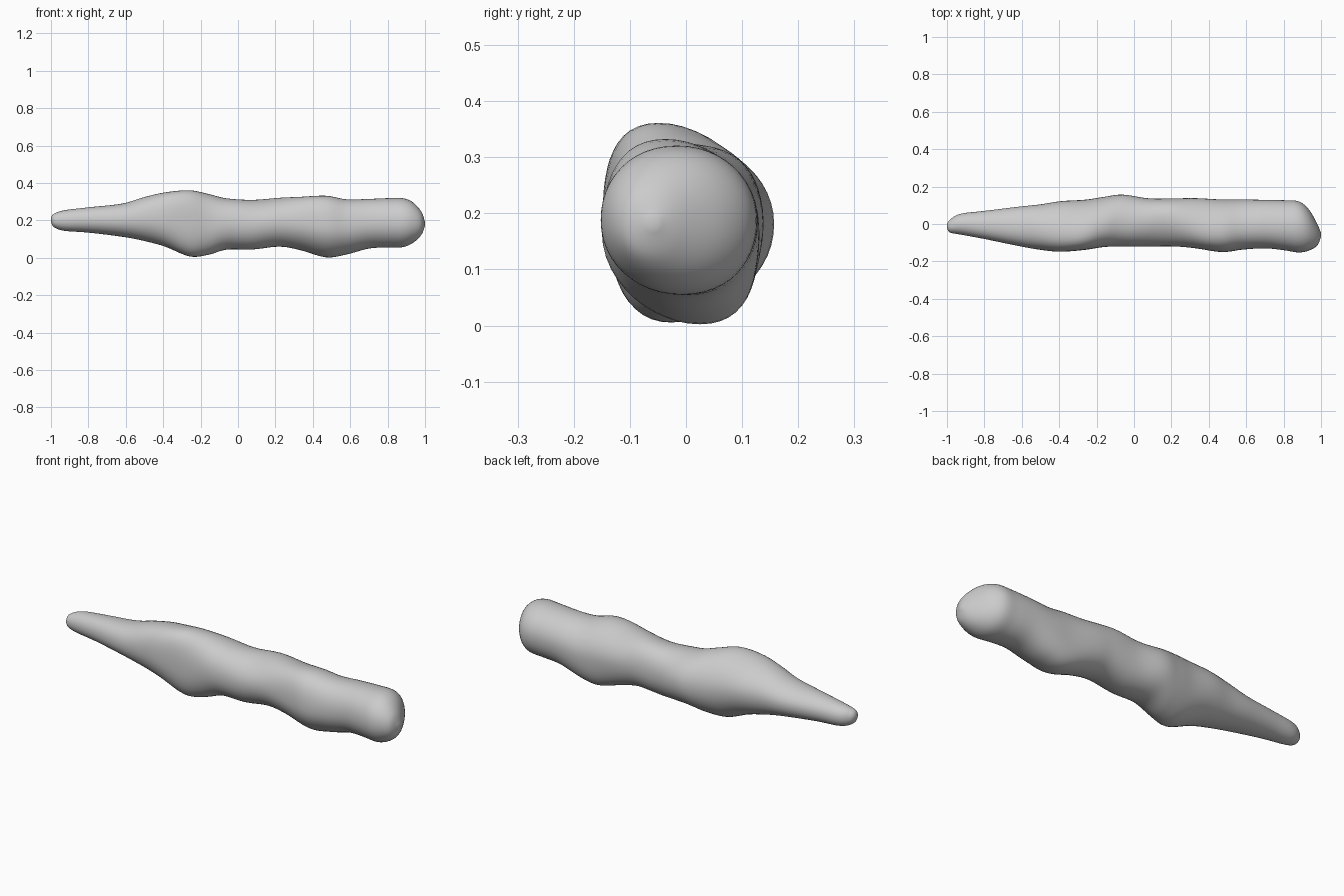
import bpy, bmesh, math
from mathutils import Vector

if "Cube" in bpy.data.objects:
    bpy.data.objects.remove(bpy.data.objects["Cube"])

# Sections along the body: x, bottom z, top z, front y, back y
SECTIONS = [
    (-1.00, .195, .215, -.02, .00),
    (-.985, .165, .235, -.045, .022),
    (-.93, .145, .254, -.056, .054),
    (-.80, .135, .270, -.080, .070),
    (-.62, .113, .290, -.117, .092),
    (-.50, .090, .325, -.138, .105),
    (-.39, .060, .350, -.148, .122),
    (-.26, .008, .361, -.138, .130),
    (-.16, .016, .342, -.123, .145),
    (-.06, .044, .318, -.120, .157),
    (.08, .045, .310, -.120, .137),
    (.22, .060, .321, -.120, .137),
    (.33, .042, .326, -.130, .138),
    (.47, .003, .332, -.150, .131),
    (.58, .018, .313, -.137, .131),
    (.70, .050, .315, -.130, .129),
    (.80, .055, .319, -.140, .127),
    (.88, .057, .319, -.152, .121),
    (.935, .080, .297, -.142, .078),
    (.98, .122, .247, -.115, .00),
    (1.00, .172, .192, -.068, -.048),
]
# Sideways lean of the ridge and of the underside bulges: x, y offset
RIDGE = [(-1, 0), (-.6, -.01), (-.3, -.045), (-.05, -.01), (.15, .02), (.4, -.03), (.7, -.01), (1, 0)]
BELLY = [(-1, 0), (-.5, 0), (-.24, -.025), (0, .0), (.2, .01), (.47, .035), (.7, .01), (1, 0)]
SIDES, STEPS = 48, 5


def lookup(table, x):
    for (x0, v0), (x1, v1) in zip(table, table[1:]):
        if x <= x1:
            t = max(0, (x - x0) / (x1 - x0))
            return v0 + (v1 - v0) * t * t * (3 - 2 * t)
    return table[-1][1]


def spline(a, b, c, d, t):
    return [.5 * (2*q + (r-p)*t + (2*p-5*q+4*r-s)*t*t + (3*q-p-3*r+s)*t**3)
            for p, q, r, s in zip(a, b, c, d)]


def signed_pow(v, e):
    return math.copysign(abs(v) ** e, v)


# Smoothly interpolated stations
n = len(SECTIONS)
stations = []
for i in range(n - 1):
    a, b, c, d = (SECTIONS[min(max(k, 0), n - 1)] for k in range(i - 1, i + 3))
    stations += [spline(a, b, c, d, s / STEPS) for s in range(STEPS)]
stations.append(SECTIONS[-1])

# Loft the body from egg-shaped rings
bm = bmesh.new()
rings = []
for x, zb, zt, yf, yb in stations:
    ym, zm = (yf + yb) / 2, (zb + zt) / 2
    ring = []
    for k in range(SIDES):
        ang = 2 * math.pi * k / SIDES
        cy, sz = signed_pow(math.cos(ang), .96), signed_pow(math.sin(ang), .96)
        lean = lookup(RIDGE if sz > 0 else BELLY, x) * sz * sz
        # lean shifts the top and bottom apexes without moving the side extremes
        ring.append(bm.verts.new(Vector((x, ym + (yb - yf) / 2 * cy + lean, zm + (zt - zb) / 2 * sz))))
    rings.append(ring)
for r0, r1 in zip(rings, rings[1:]):
    for k in range(SIDES):
        j = (k + 1) % SIDES
        bm.faces.new((r0[k], r0[j], r1[j], r1[k]))
bm.faces.new(rings[0])
bm.faces.new(rings[-1])
bmesh.ops.recalc_face_normals(bm, faces=bm.faces)
for f in bm.faces:
    f.smooth = True
mesh = bpy.data.meshes.new("lumpy_body")
bm.to_mesh(mesh)
bm.free()
body = bpy.data.objects.new("lumpy_body", mesh)
bpy.context.collection.objects.link(body)
